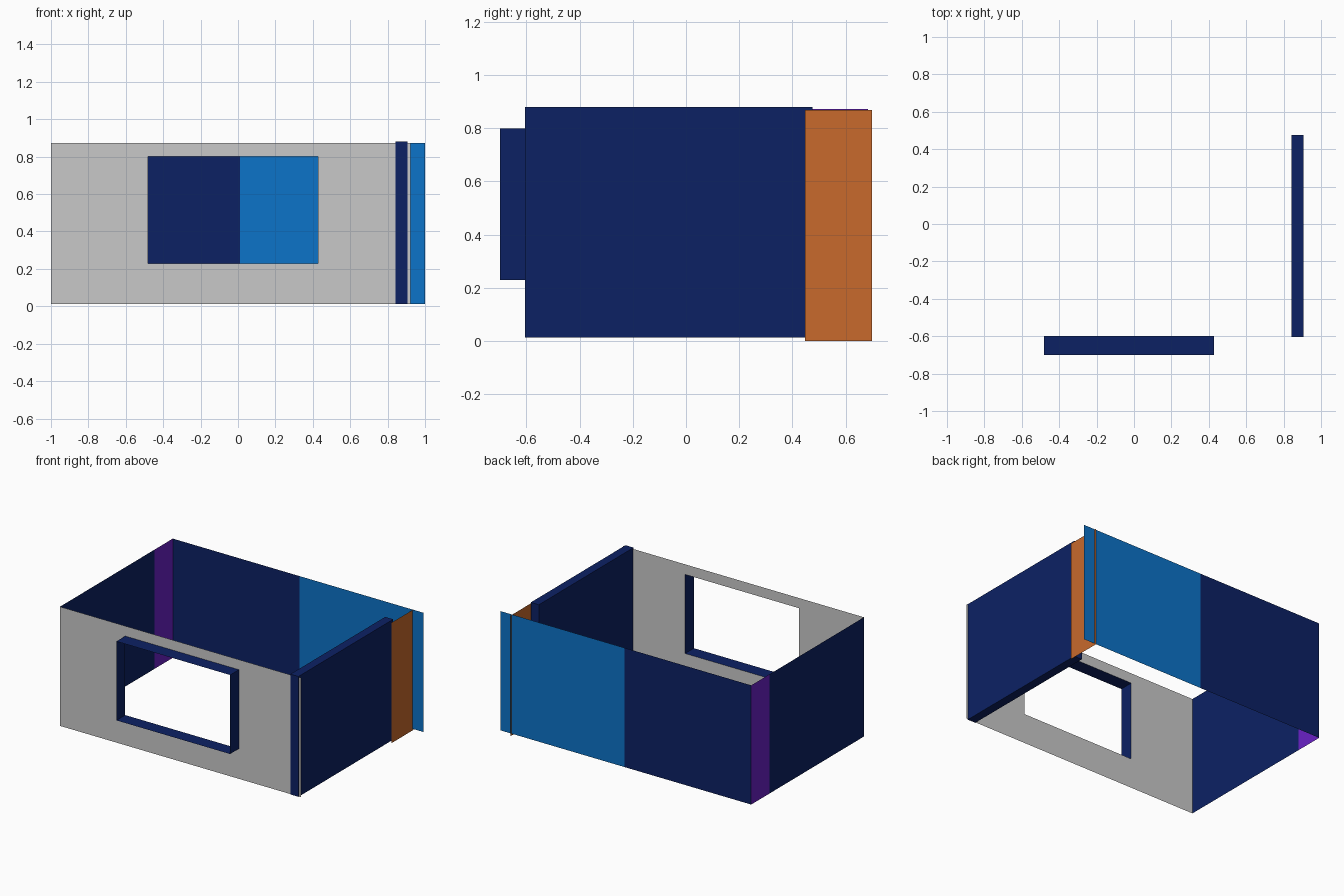
import bpy
import bmesh

if "Cube" in bpy.data.objects:
    bpy.data.objects.remove(bpy.data.objects["Cube"])


def srgb(*rgb):
    def lin(c):
        c /= 255
        return c / 12.92 if c <= 0.04045 else ((c + 0.055) / 1.055) ** 2.4
    return tuple(lin(c) for c in rgb) + (1.0,)


def material(name, *rgb):
    m = bpy.data.materials.new(name)
    m.diffuse_color = srgb(*rgb)
    m.use_nodes = True
    m.node_tree.nodes["Principled BSDF"].inputs["Base Color"].default_value = m.diffuse_color
    return m


GREY = material("light grey", 201, 201, 201)
NAVY = material("navy", 12, 33, 100)
BLUE = material("bright blue", 12, 115, 200)
ORANGE = material("orange", 200, 106, 44)
PURPLE = material("purple", 106, 33, 198)


def build(name, bm, mat):
    bmesh.ops.remove_doubles(bm, verts=bm.verts, dist=1e-5)
    me = bpy.data.meshes.new(name)
    bm.to_mesh(me)
    bm.free()
    me.materials.append(mat)
    ob = bpy.data.objects.new(name, me)
    bpy.context.collection.objects.link(ob)
    return ob


def panel(name, a, b, z0, z1, mat):
    """Upright sheet standing on the plan line a -> b."""
    bm = bmesh.new()
    pts = [(*a, z0), (*b, z0), (*b, z1), (*a, z1)]
    bm.faces.new([bm.verts.new(p) for p in pts])
    return build(name, bm, mat)


Z0, Z1 = 0.013, 0.873
FRONT, BACK = -0.60, 0.685
WX0, WX1, WZ0, WZ1 = -0.48, 0.427, 0.23, 0.80    # window opening

# Front wall: ring of four quads around the window opening
bm = bmesh.new()
outer = [(-1, Z0), (0.922, Z0), (0.922, Z1), (-1, Z1)]
inner = [(WX0, WZ0), (WX1, WZ0), (WX1, WZ1), (WX0, WZ1)]
o = [bm.verts.new((x, FRONT, z)) for x, z in outer]
n = [bm.verts.new((x, FRONT, z)) for x, z in inner]
for i in range(4):
    j = (i + 1) % 4
    bm.faces.new((o[i], o[j], n[j], n[i]))
build("front_wall", bm, GREY)

# Window surround: thin sleeve projecting from the opening
bm = bmesh.new()
f = [bm.verts.new((x, -0.70, z)) for x, z in inner]
b = [bm.verts.new((x, FRONT, z)) for x, z in inner]
for i in range(4):
    j = (i + 1) % 4
    bm.faces.new((f[i], b[i], b[j], f[j]))
bmesh.ops.recalc_face_normals(bm, faces=bm.faces)
build("window_surround", bm, NAVY)

# Back wall in two colours
panel("back_wall_right", (1, BACK), (0.01, BACK), Z0, Z1, BLUE)
panel("back_wall_left", (0.01, BACK), (-1, BACK), Z0, Z1, NAVY)

# Left wall with its end strip
panel("left_wall", (-1, 0.475), (-1, FRONT), Z0, Z1, NAVY)
panel("left_wall_strip", (-1, BACK), (-1, 0.475), Z0, Z1, PURPLE)

# Strip joining the right wall to the back wall
panel("right_wall_strip", (0.912, 0.447), (0.912, 0.70), 0, 0.869, ORANGE)

# Thick right wall
bm = bmesh.new()
bmesh.ops.create_cube(bm, size=1)
bmesh.ops.scale(bm, vec=(0.064, 1.08, 0.868), verts=bm.verts)
bmesh.ops.translate(bm, vec=(0.874, -0.065, 0.447), verts=bm.verts)
build("right_wall", bm, NAVY)
